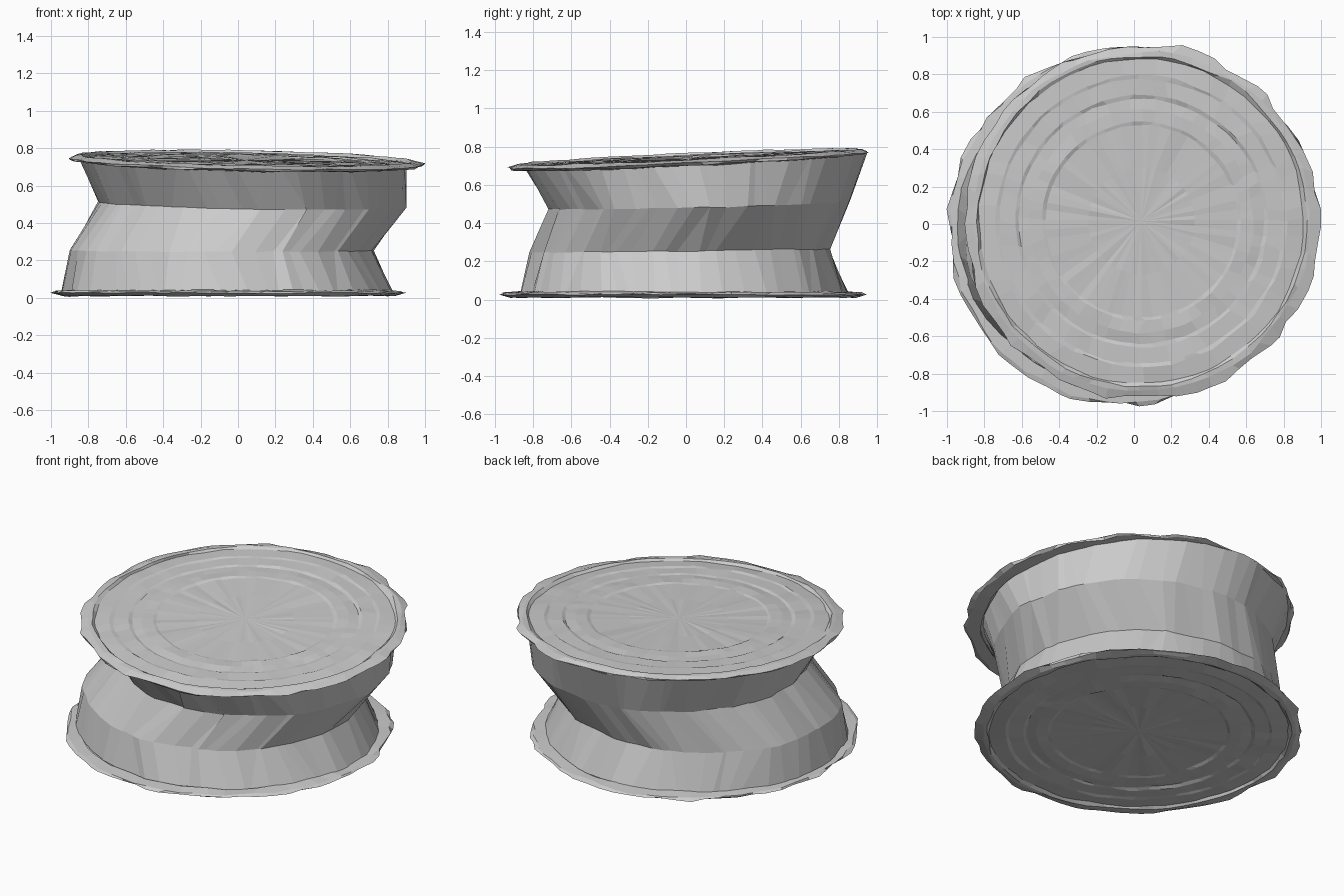
import bpy, bmesh, math, random

random.seed(11)
if "Cube" in bpy.data.objects:
    bpy.data.objects.remove(bpy.data.objects["Cube"], do_unlink=True)

SEGS = 64

metal = bpy.data.materials.new("dull grey metal")
metal.use_nodes = True
GREY = (0.6, 0.6, 0.6, 1)
metal.diffuse_color = GREY
metal.node_tree.nodes["Principled BSDF"].inputs["Base Color"].default_value = GREY


def wobble(amount):
    """Random value per segment, slightly smoothed around the circle."""
    raw = [random.uniform(-amount, amount) for _ in range(SEGS)]
    return [(raw[i - 1] + 2 * raw[i]) / 3 for i in range(SEGS)]


def ring(bm, centre, radii, z, tilt, rough, rough_z, slide):
    """Uneven ellipse on a tilted plane; slide shifts points along the rim."""
    dr, dz, da = wobble(rough), wobble(rough_z), wobble(slide)
    verts = []
    for i in range(SEGS):
        a = math.tau * i / SEGS + da[i]
        x = centre[0] + (radii[0] + dr[i]) * math.cos(a)
        y = centre[1] + (radii[1] + dr[i]) * math.sin(a)
        verts.append(bm.verts.new((x, y, z + tilt[0] * x + tilt[1] * y + dz[i])))
    return verts


def bridge(bm, low, high):
    for i in range(SEGS):
        j = (i + 1) % SEGS
        bm.faces.new((low[i], low[j], high[j], high[i]))


def finish(bm, name):
    bmesh.ops.recalc_face_normals(bm, faces=bm.faces)
    mesh = bpy.data.meshes.new(name)
    bm.to_mesh(mesh)
    bm.free()
    mesh.materials.append(metal)
    obj = bpy.data.objects.new(name, mesh)
    bpy.context.collection.objects.link(obj)


def lid(name, centre, radius, z, tilt, side):
    """Ridged end disc with a ragged flange; side is +1 facing up, -1 down."""
    bm = bmesh.new()
    # radius share, height, roughness from the middle out and under the flange
    profile = [(0.3, 0, 0), (0.54, 0, 0.004), (0.56, 0.005, 0.004),
               (0.63, 0.004, 0.006), (0.69, -0.002, 0.006), (0.71, 0.004, 0.006),
               (0.8, 0.002, 0.008), (0.82, 0.006, 0.008), (0.915, -0.002, 0.01),
               (0.93, 0.012, 0.012), (0.955, 0.01, 0.014), (1.0, -0.004, 0.026),
               (0.985, -0.014, 0.022), (0.91, -0.02, 0.01)]
    rings = [ring(bm, centre, (radius[0] * r, radius[1] * r), z + side * h,
                  tilt, rough, 0.005, 0.04) for r, h, rough in profile]
    for a, b in zip(rings, rings[1:]):
        bridge(bm, a, b)
    hub = bm.verts.new((centre[0], centre[1],
                        z + tilt[0] * centre[0] + tilt[1] * centre[1]))
    for i in range(SEGS):
        bm.faces.new((hub, rings[0][i], rings[0][(i + 1) % SEGS]))
    finish(bm, name)


# Squashed wall: four offset loops with a pinched waist
wall = bmesh.new()
loops = [((-0.06, -0.01), (0.885, 0.85), 0.03, (0, 0), 0.014),
         ((-0.09, -0.025), (0.815, 0.78), 0.255, (0, 0.012), 0.018),
         ((0.07, 0.07), (0.815, 0.785), 0.495, (-0.018, 0.025), 0.018),
         ((0.025, 0.05), (0.875, 0.89), 0.722, (-0.015, 0.05), 0.014)]
rings = [ring(wall, *loop, 0.004, 0.085) for loop in loops]
for low, high in zip(rings, rings[1:]):
    bridge(wall, low, high)
finish(wall, "crumpled_wall")

# End discs
lid("top_disc", (0.04, 0.015), (0.95, 0.95), 0.736, (-0.02, 0.045), 1)
lid("bottom_disc", (-0.05, -0.015), (0.94, 0.95), 0.022, (0, 0), -1)
